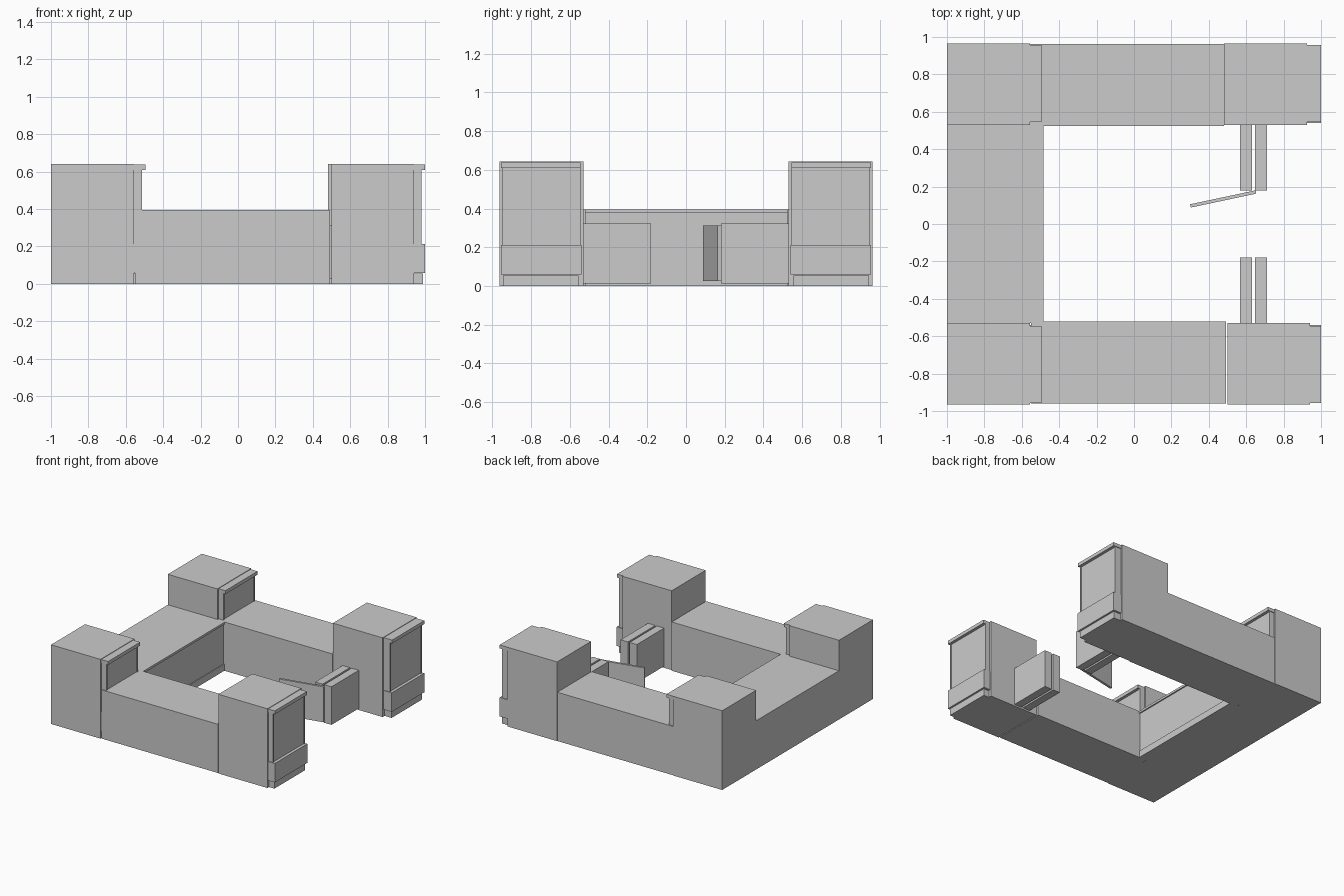
import bpy
import math

if "Cube" in bpy.data.objects:
    bpy.data.objects.remove(bpy.data.objects["Cube"])


def box(name, x0, x1, y0, y1, z0, z1):
    """Axis-aligned box given by its limits."""
    bpy.ops.mesh.primitive_cube_add(
        size=1, location=((x0 + x1) / 2, (y0 + y1) / 2, (z0 + z1) / 2))
    ob = bpy.context.object
    ob.name = name
    ob.scale = (x1 - x0, y1 - y0, z1 - z0)
    bpy.ops.object.transform_apply(location=False, rotation=False, scale=True)
    return ob


def tower(name, x0, x1, tip, side):
    """Corner block with a trimmed face towards +x."""
    def part(label, xa, xb, ya, yb, za, zb):
        lo, hi = sorted((side * ya, side * yb))
        box(name + "_" + label, xa, xb, lo, hi, za, zb)

    part("body", x0, x1, 0.53, 0.965, 0, 0.642)
    part("plinth", x1, tip - 0.012, 0.555, 0.945, 0, 0.055)
    part("apron", x1, tip, 0.54, 0.957, 0.058, 0.212)
    part("panel", x1, tip - 0.024, 0.555, 0.943, 0.212, 0.61)
    for label, y0, y1 in (("inner_post", 0.545, 0.557), ("outer_post", 0.94, 0.952)):
        part(label, x1, tip - 0.018, y0, y1, 0.212, 0.61)
    part("cornice", x1, tip, 0.545, 0.957, 0.61, 0.638)


# Four corner towers
tower("front_left_tower", -1, -0.557, -0.495, -1)
tower("back_left_tower", -1, -0.557, -0.495, 1)
tower("front_right_tower", 0.50, 0.94, 1.0, -1)
tower("back_right_tower", 0.48, 0.925, 1.0, 1)

# Low side walls
box("front_wall", -0.552, 0.493, -0.96, -0.52, 0, 0.395)
box("back_wall", -0.555, 0.48, 0.523, 0.962, 0, 0.395)

# Rear counter with a thin top and kick board
box("left_wall", -1, -0.495, -0.53, 0.53, 0, 0.38)
box("left_wall_top", -1, -0.485, -0.53, 0.53, 0.377, 0.395)
box("left_wall_kick", -0.495, -0.488, -0.53, 0.53, 0, 0.055)

# Paired gate slabs on both sides of the entrance
for side, label in ((-1, "front"), (1, "back")):
    y0, y1 = sorted((side * 0.18, side * 0.53))
    box(label + "_gate_inner_slab", 0.567, 0.632, y0, y1, 0.013, 0.322)
    box(label + "_gate_outer_slab", 0.647, 0.712, y0, y1, 0.013, 0.322)

# Open door leaf
door = box("door_leaf", -0.179, 0.179, -0.009, 0.009, 0.025, 0.312)
door.location.x, door.location.y = 0.477, 0.134
door.rotation_euler.z = math.radians(12)
